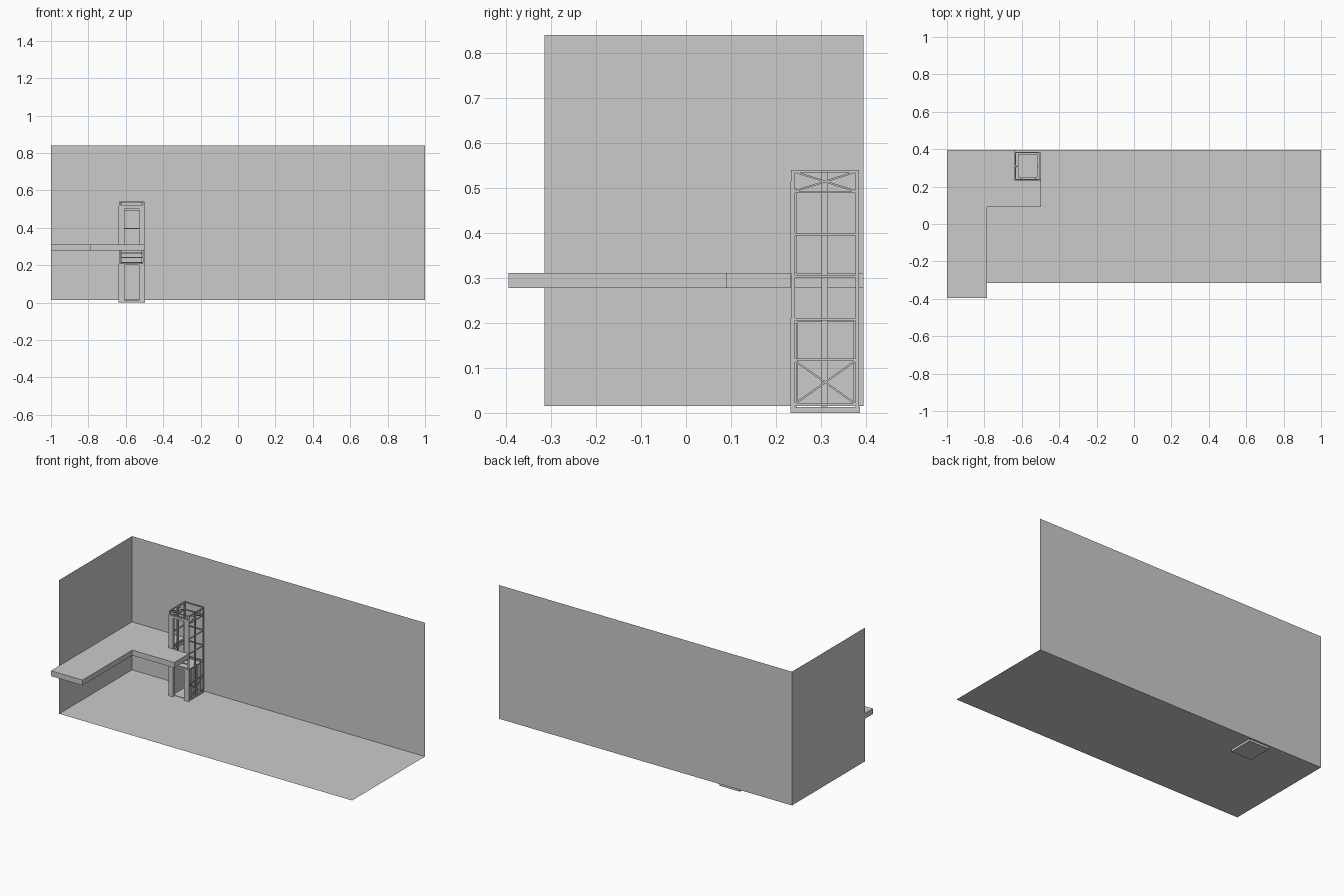
import bpy, bmesh
from mathutils import Vector

if "Cube" in bpy.data.objects:
    bpy.data.objects.remove(bpy.data.objects["Cube"])

light = bpy.data.materials.new("pale_metal")
light.diffuse_color = (0.72, 0.75, 0.72, 1)
light.use_nodes = True
light.node_tree.nodes["Principled BSDF"].inputs["Base Color"].default_value = light.diffuse_color


def make_object(name, bm, mat=None):
    mesh = bpy.data.meshes.new(name)
    bm.normal_update()
    bm.to_mesh(mesh)
    bm.free()
    ob = bpy.data.objects.new(name, mesh)
    bpy.context.collection.objects.link(ob)
    if mat:
        mesh.materials.append(mat)
    return ob


def add_box(bm, x0, x1, y0, y1, z0, z1):
    vs = bmesh.ops.create_cube(bm, size=1)["verts"]
    for v in vs:
        v.co = Vector(((x0 + x1) / 2 + v.co.x * (x1 - x0),
                       (y0 + y1) / 2 + v.co.y * (y1 - y0),
                       (z0 + z1) / 2 + v.co.z * (z1 - z0)))


def add_bar(bm, a, b, t):
    """Square bar of thickness t between two points."""
    a, b = Vector(a), Vector(b)
    d = b - a
    q = d.to_track_quat('Z', 'Y')
    for v in bmesh.ops.create_cube(bm, size=1)["verts"]:
        v.co = (a + b) / 2 + q @ Vector((v.co.x * t, v.co.y * t, v.co.z * d.length))


def boxes(name, items, mat=light):
    bm = bmesh.new()
    for it in items:
        add_box(bm, *it)
    return make_object(name, bm, mat)


def plane(name, pts):
    bm = bmesh.new()
    bm.faces.new([bm.verts.new(p) for p in pts])
    return make_object(name, bm)


# Room: floor and two walls as single sheets
FZ, TOP, YF, YB = 0.015, 0.84, -0.315, 0.395
plane("floor", [(-1, YF, FZ), (1, YF, FZ), (1, YB, FZ), (-1, YB, FZ)])
plane("back_wall", [(-1, YB, FZ), (1, YB, FZ), (1, YB, TOP), (-1, YB, TOP)])
plane("left_wall", [(-1, YF, FZ), (-1, YB, FZ), (-1, YB, TOP), (-1, YF, TOP)])

# Upper landing slab, wrapping round the shaft
X0, X1, Y0, Y1 = -0.638, -0.498, 0.232, 0.387
outline = [(-1, -0.395), (-0.785, -0.395), (-0.785, 0.09), (X1, 0.09),
           (X1, Y0), (X0, Y0), (X0, YB), (-1, YB)]
bm = bmesh.new()
face = bm.faces.new([bm.verts.new((x, y, 0.278)) for x, y in outline])
ext = bmesh.ops.extrude_face_region(bm, geom=[face])["geom"]
bmesh.ops.translate(bm, vec=(0, 0, 0.033),
                    verts=[g for g in ext if isinstance(g, bmesh.types.BMVert)])
bmesh.ops.recalc_face_normals(bm, faces=bm.faces)
make_object("landing_slab", bm)

# Pit base under the shaft
boxes("pit_base", [(X0, X1, Y0, Y1, 0, 0.013)])

# Corner posts
P = 0.008
fx0, fx1, fy0, fy1 = X0 + 0.002, X1 - 0.002, Y0 + 0.002, Y1 - 0.002
boxes("corner_posts", [(x, x + P, y, y + P, 0.013, 0.54)
                       for x in (fx0, fx1 - P) for y in (fy0, fy1 - P)])

# Horizontal rings: sides and back at every level
rails = []
levels = (0.018, 0.118, 0.208, 0.304, 0.397, 0.491, 0.5375)
for z in levels:
    za, zb = z - 0.0025, z + 0.0025
    rails += [(fx0, fx0 + 0.006, fy0, fy1, za, zb),
              (fx1 - 0.006, fx1, fy0, fy1, za, zb),
              (fx0, fx1, fy1 - 0.006, fy1, za, zb)]
boxes("shaft_rails", rails)

# Front cross bars between and above the doors
boxes("front_cross_bars", [(fx0, fx1, fy0, fy0 + 0.006, z - 0.0025, z + 0.0025)
                           for z in (0.213, 0.24, 0.265, 0.304, 0.52, 0.5375)])

# X braces in the lowest and topmost bays
bm = bmesh.new()
for za, zb in ((0.02, 0.116), (0.493, 0.536)):
    for x in (fx0 + 0.003, fx1 - 0.003):
        for a, b in ((za, zb), (zb, za)):
            add_bar(bm, (x, fy0 + P, a), (x, fy1 - P, b), 0.004)
    if za < 0.1:
        y = fy1 - 0.003
        for a, b in ((za, zb), (zb, za)):
            add_bar(bm, (fx0 + P, y, a), (fx1 - P, y, b), 0.004)
make_object("cross_braces", bm, light)

# T-section guide rails in the middle of each side
guides = []
for x, s in ((fx0 + 0.006, 1), (fx1 - 0.006, -1)):
    guides.append((min(x, x + s * 0.003), max(x, x + s * 0.003), 0.301, 0.315, 0.013, 0.54))
    a, b = x + s * 0.003, x + s * 0.009
    guides.append((min(a, b), max(a, b), 0.306, 0.310, 0.013, 0.54))
boxes("guide_rails", guides)

# Door surrounds on both floors
DX0, DX1 = -0.607, -0.530
for name, z0, z1, head in (("lower", 0.005, 0.21, 0.2), ("upper", 0.311, 0.515, 0.5)):
    boxes(name + "_door_surround", [
        (X0, DX0, Y0, Y0 + 0.006, z0, z1),
        (DX1, X1, Y0, Y0 + 0.006, z0, z1),
        (DX0, DX1, Y0, Y0 + 0.006, head, z1)])
    boxes(name + "_door_jambs", [(x, x + 0.003, Y0 + 0.006, Y0 + 0.014, z0, head)
                                 for x in (DX0 - 0.003, DX1)])

# Cabin: open at the front doorway
cx0, cx1, cy0, cy1, cz0, cz1, t = -0.621, -0.515, 0.248, 0.374, 0.017, 0.203, 0.003
boxes("cabin", [
    (cx0, cx1, cy0, cy1, cz0, cz0 + t),
    (cx0, cx1, cy0, cy1, cz1 - t, cz1),
    (cx0, cx0 + t, cy0, cy1, cz0 + t, cz1 - t),
    (cx1 - t, cx1, cy0, cy1, cz0 + t, cz1 - t),
    (cx0 + t, cx1 - t, cy1 - t, cy1, cz0 + t, cz1 - t),
    (cx0 + t, DX0, cy0, cy0 + t, cz0 + t, cz1 - t),
    (DX1, cx1 - t, cy0, cy0 + t, cz0 + t, cz1 - t)])

# Upright ribs outside the cabin walls
boxes("cabin_ribs", [(x, x + 0.003, y, y + 0.006, cz0, cz1)
                     for x in (cx0 - 0.003, cx1) for y in (0.278, 0.332)])
